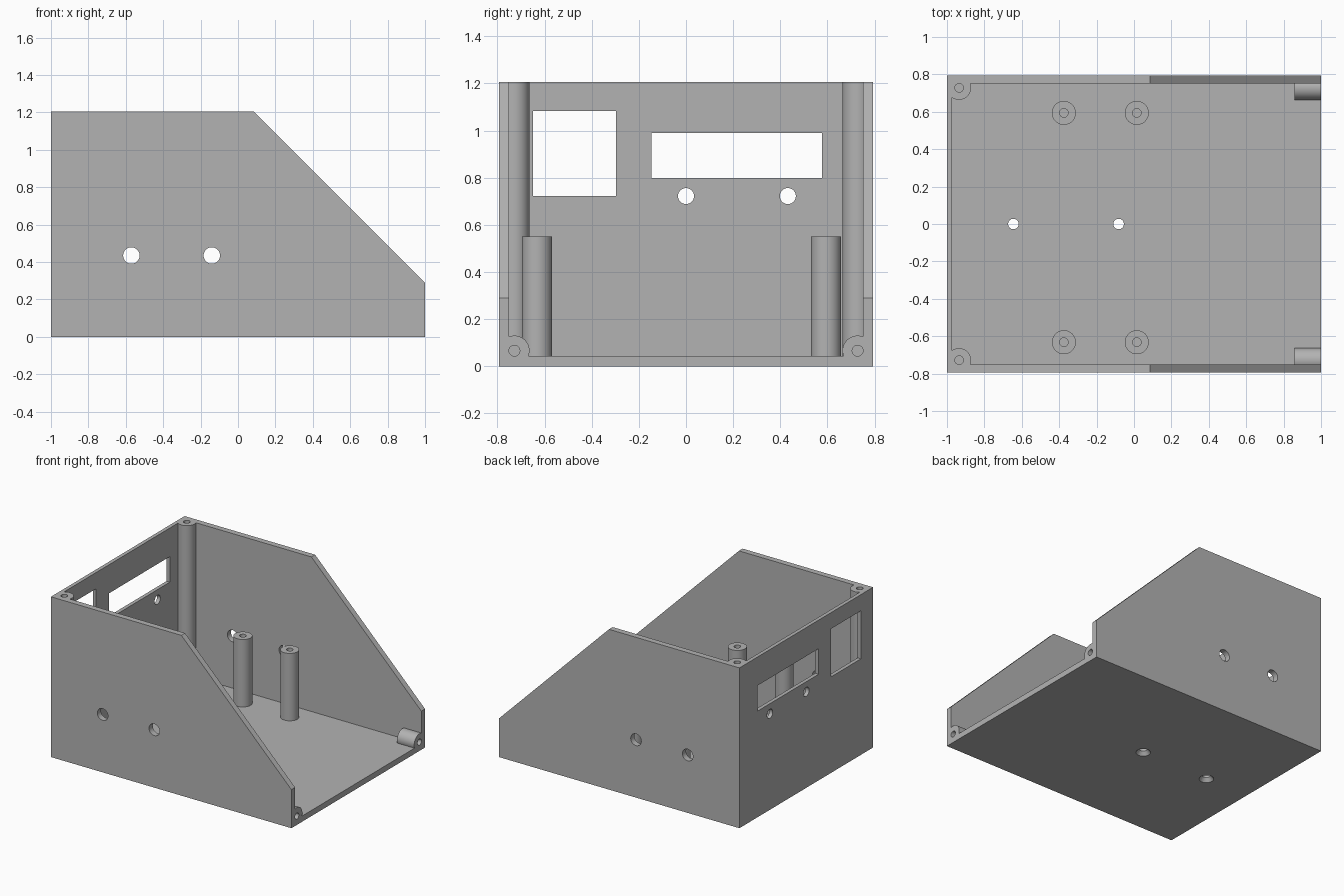
import bpy
import bmesh
from mathutils import Matrix, Vector

if "Cube" in bpy.data.objects:
    bpy.data.objects.remove(bpy.data.objects["Cube"], do_unlink=True)

HALF_Y, HEIGHT, LIP = 0.794, 1.205, 0.29
INNER_Y, BACK_T, FLOOR_T = 0.75, 0.028, 0.043
POST_R, SCREW_R = 0.064, 0.023

plastic = bpy.data.materials.new("grey plastic")
plastic.use_nodes = True
GREY = (0.45, 0.45, 0.45, 1)
plastic.diffuse_color = GREY
plastic.node_tree.nodes["Principled BSDF"].inputs["Base Color"].default_value = GREY


def make(name, bm):
    bmesh.ops.recalc_face_normals(bm, faces=bm.faces)
    mesh = bpy.data.meshes.new(name)
    bm.to_mesh(mesh)
    bm.free()
    mesh.materials.append(plastic)
    obj = bpy.data.objects.new(name, mesh)
    bpy.context.collection.objects.link(obj)
    return obj


def box(name, lo, hi):
    bm = bmesh.new()
    bmesh.ops.create_cube(bm, size=1)
    lo, hi = Vector(lo), Vector(hi)
    for v in bm.verts:
        v.co = (lo + hi) / 2 + v.co * (hi - lo)
    return make(name, bm)


def rod(name, start, end, r1, r2=None):
    """Cylinder or cone frustum between two points."""
    start, end = Vector(start), Vector(end)
    axis = end - start
    turn = axis.to_track_quat("Z", "Y").to_matrix().to_4x4()
    bm = bmesh.new()
    bmesh.ops.create_cone(bm, cap_ends=True, segments=48, radius1=r1,
                          radius2=r1 if r2 is None else r2, depth=axis.length,
                          matrix=Matrix.Translation((start + end) / 2) @ turn)
    return make(name, bm)


def combine(target, tools, operation):
    """Apply a boolean for every tool, then discard the tools."""
    for tool in tools:
        mod = target.modifiers.new("cut", "BOOLEAN")
        mod.operation, mod.solver, mod.object = operation, "EXACT", tool
        bpy.context.view_layer.update()
        graph = bpy.context.evaluated_depsgraph_get()
        mesh = bpy.data.meshes.new_from_object(target.evaluated_get(graph))
        target.modifiers.clear()
        target.data = mesh
        bpy.data.objects.remove(tool, do_unlink=True)


def finish(obj):
    bpy.ops.object.select_all(action="DESELECT")
    obj.select_set(True)
    bpy.context.view_layer.objects.active = obj
    bpy.ops.object.shade_smooth_by_angle(angle=0.6)


# Enclosure: extruded side profile with a sloped edge, hollowed out
bm = bmesh.new()
profile = [(-1, 0), (1, 0), (1, LIP), (0.085, HEIGHT), (-1, HEIGHT)]
face = bm.faces.new([bm.verts.new((x, -HALF_Y, z)) for x, z in profile])
side = bmesh.ops.extrude_face_region(bm, geom=[face])["geom"]
bmesh.ops.translate(bm, vec=(0, 2 * HALF_Y, 0),
                    verts=[v for v in side if isinstance(v, bmesh.types.BMVert)])
case = make("enclosure", bm)
combine(case, [box("cavity", (BACK_T - 1, -INNER_Y, FLOOR_T), (1.2, INNER_Y, 2))],
        "DIFFERENCE")

# Corner screw posts and horizontal screw bosses, fused to the walls
added, cuts = [], []
for y in (-0.728, 0.728):
    added.append(rod("post", (-0.935, y, 0.02), (-0.935, y, HEIGHT), POST_R))
    added.append(rod("boss", (0.857, y, 0.066), (1, y, 0.066), POST_R))
    cuts.append(rod("post_hole", (-0.935, y, 0.95), (-0.935, y, 1.3), SCREW_R))
    cuts.append(rod("boss_hole", (0.87, y, 0.066), (1.1, y, 0.066), SCREW_R))
combine(case, added, "UNION")

# Cable holes through both side walls
for x in (-0.57, -0.14):
    cuts.append(rod("side_hole", (x, -1, 0.435), (x, 1, 0.435), 0.044))

# Countersunk holes in the floor
for x in (-0.645, -0.082):
    cuts.append(rod("floor_hole", (x, 0, -0.1), (x, 0, 0.1), 0.028))
    cuts.append(rod("countersink", (x, 0, -0.01), (x, 0, 0.03), 0.058, 0.026))

# Windows and round holes in the back wall
cuts.append(box("square_window", (-1.1, -0.65, 0.722), (-0.9, -0.297, 1.083)))
cuts.append(box("wide_window", (-1.1, -0.147, 0.798), (-0.9, 0.578, 0.99)))
for y in (0, 0.432):
    cuts.append(rod("back_hole", (-1.1, y, 0.722), (-0.9, y, 0.722), 0.034))
combine(case, cuts, "DIFFERENCE")
finish(case)

# Board standoffs on the floor
for x, place in ((-0.375, "rear"), (0.015, "front")):
    for y, hand in ((-0.632, "right"), (0.594, "left")):
        post = rod(f"standoff_{place}_{hand}", (x, y, 0.02), (x, y, 0.55), 0.064)
        combine(post, [rod("hole", (x, y, 0.25), (x, y, 0.7), SCREW_R)], "DIFFERENCE")
        finish(post)
